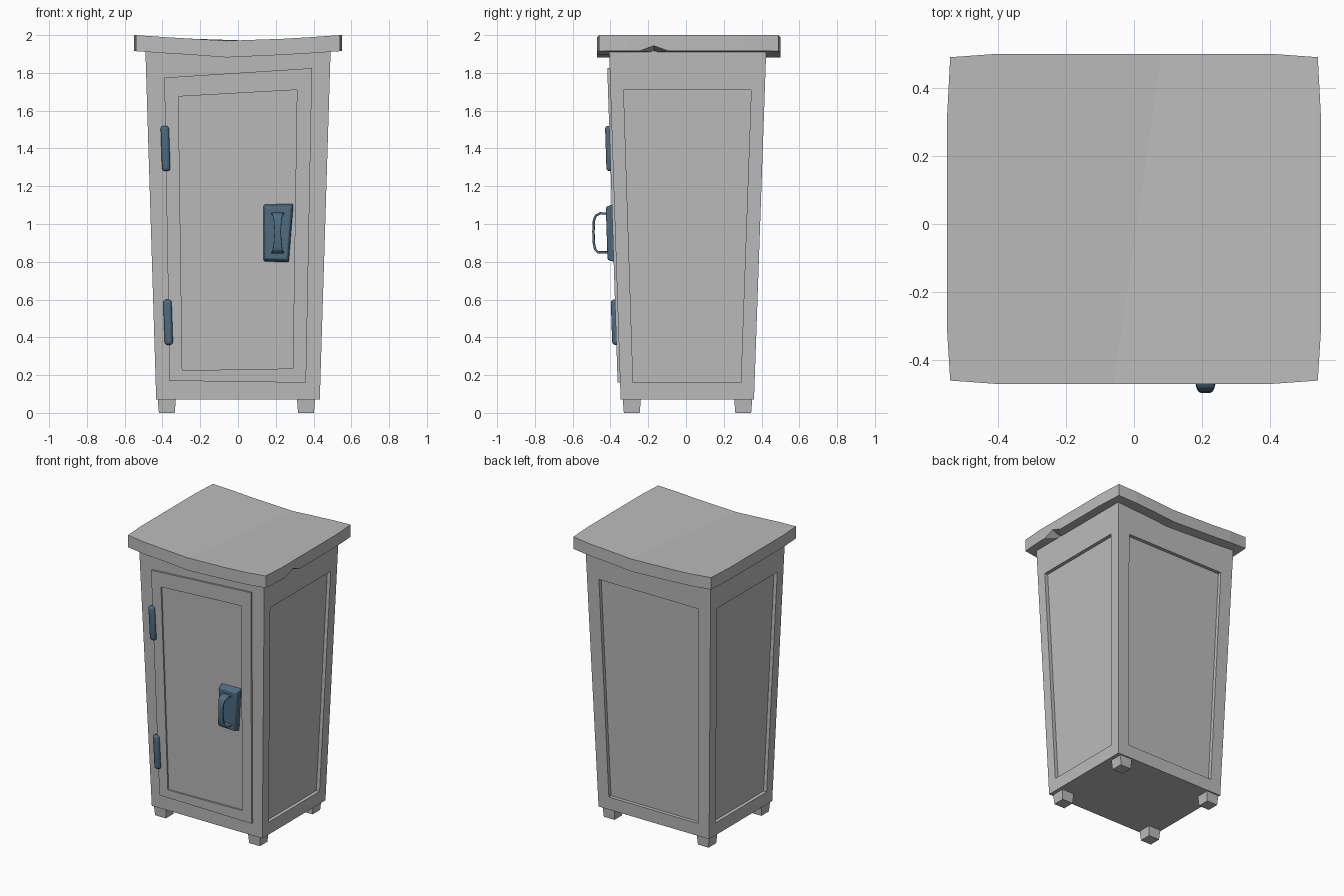
import bpy, bmesh, math
from mathutils import Vector

cube = bpy.data.objects.get("Cube")
if cube:
    bpy.data.objects.remove(cube, do_unlink=True)


def material(name, rgb):
    m = bpy.data.materials.new(name)
    m.use_nodes = True
    m.diffuse_color = (*rgb, 1)
    m.node_tree.nodes["Principled BSDF"].inputs["Base Color"].default_value = (*rgb, 1)
    return m


GREY = material("grey", (0.5, 0.5, 0.5))
BLUE = material("steel blue", (0.08, 0.15, 0.22))


def finish(bm, name, mat):
    bmesh.ops.remove_doubles(bm, verts=bm.verts, dist=0.0001)
    bmesh.ops.recalc_face_normals(bm, faces=bm.faces)
    me = bpy.data.meshes.new(name)
    bm.to_mesh(me)
    bm.free()
    me.materials.append(mat)
    ob = bpy.data.objects.new(name, me)
    bpy.context.collection.objects.link(ob)
    return ob


def face(bm, pts):
    return bm.faces.new([bm.verts.new(p) for p in pts])


def ring(bm, a, b):
    """Join two four-cornered loops with quads."""
    for i in range(4):
        j = (i + 1) % 4
        face(bm, (a[i], a[j], b[j], b[i]))


def hexa(name, lower, upper, mat):
    bm = bmesh.new()
    face(bm, lower)
    face(bm, upper)
    ring(bm, lower, upper)
    return finish(bm, name, mat)


def soften(ob, width, segments=3):
    b = ob.modifiers.new("bevel", "BEVEL")
    b.width, b.segments = width, segments
    bpy.ops.object.select_all(action="DESELECT")
    ob.select_set(True)
    bpy.context.view_layer.objects.active = ob
    bpy.ops.object.shade_smooth_by_angle(angle=math.radians(50))


# Tapered cabinet dimensions at height z
Z0, Z1 = 0.07, 1.93


def half_x(z):
    return 0.433 + 0.031 * (z - Z0)


def front_y(z):
    return -0.346 - 0.033 * (z - Z0)


def back_y(z):
    return 0.36 + 0.035 * (z - Z0)


def on_front(x, z, out=0):
    return Vector((x, front_y(z) - out, z))


def on_back(x, z, out=0):
    return Vector((x, back_y(z) + out, z))


# Body with recessed side and back panels
def recessed(bm, outer, inner, direction, depth=0.025):
    sunk = [p + Vector(direction) * depth for p in inner]
    ring(bm, outer, inner)
    ring(bm, inner, sunk)
    face(bm, sunk)


bm = bmesh.new()
corners = lambda z: [Vector((-half_x(z), front_y(z), z)), Vector((half_x(z), front_y(z), z)),
                     Vector((half_x(z), back_y(z), z)), Vector((-half_x(z), back_y(z), z))]
low, high = corners(Z0), corners(Z1)
face(bm, low)
face(bm, high)
face(bm, (low[0], low[1], high[1], high[0]))
P0, P1 = 0.16, 1.71
recessed(bm, (low[2], low[3], high[3], high[2]),
         (on_back(0.35, P0), on_back(-0.35, P0), on_back(-0.39, P1), on_back(0.39, P1)), (0, -1, 0))
for s, f, b in ((1, 1, 2), (-1, 0, 3)):
    panel = [Vector((s * half_x(z), y, z)) for y, z in
             ((-0.28, P0), (0.29, P0), (0.345, P1), (-0.33, P1))]
    recessed(bm, (low[f], low[b], high[b], high[f]), panel, (-s, 0, 0))
finish(bm, "cabinet_body", GREY)

# Crooked door standing slightly proud, with a sunken panel
bm = bmesh.new()
edge = ((-0.362, 0.17), (0.36, 0.16), (0.392, 1.825), (-0.39, 1.775))
inner = ((-0.295, 0.225), (0.29, 0.235), (0.312, 1.71), (-0.315, 1.675))
back, rim = [[on_front(x, z, o) for x, z in edge] for o in (-0.005, 0.013)]
lip, sunk = [[on_front(x, z, o) for x, z in inner] for o in (0.013, 0.002)]
face(bm, back)
face(bm, sunk)
for a, b in ((back, rim), (rim, lip), (lip, sunk)):
    ring(bm, a, b)
finish(bm, "door", GREY)

# Sagging lid: stations of front x, back x, front y, back y, top z, bottom z
half = [(0.25, 0.25, -0.47, 0.5, 1.981, 1.896), (0.4, 0.4, -0.47, 0.5, 1.99, 1.905),
        (0.54, 0.54, -0.46, 0.49, 2.0, 1.915), (0.55, 0.55, -0.3, 0.3, 2.0, 1.915)]
stations = [(-a, -b, *rest) for a, b, *rest in reversed(half)]
stations += [(-0.06, 0.08, -0.47, 0.5, 1.97, 1.882)] + half
bm = bmesh.new()
loops = [[Vector((xf, yf, zb)), Vector((xb, yb, zb)), Vector((xb, yb, zt)), Vector((xf, yf, zt))]
         for xf, xb, yf, yb, zt, zb in stations]
for a, b in zip(loops, loops[1:]):
    ring(bm, a, b)
face(bm, loops[0])
face(bm, loops[-1])
lid = finish(bm, "lid", GREY)

# Chip broken out of the lid's lower edge
bm = bmesh.new()
tip = Vector((0.45, -0.17, 1.9))
tri = [Vector((0.57, -0.29, 1.909)), Vector((0.57, -0.05, 1.909)), Vector((0.57, -0.17, 1.953))]
face(bm, tri)
for i in range(3):
    face(bm, (tri[i], tri[(i + 1) % 3], tip))
chip = finish(bm, "chip_cutter", GREY)
chip.hide_render = True
cut = lid.modifiers.new("chip", "BOOLEAN")
cut.operation, cut.object, cut.solver = "DIFFERENCE", chip, "EXACT"
bpy.context.view_layer.objects.active = lid
bpy.ops.object.modifier_apply(modifier="chip")
bpy.data.objects.remove(chip, do_unlink=True)


# Four short feet
def square(cx, cy, r, z):
    return [Vector((cx + a * r, cy + b * r, z)) for a, b in ((-1, -1), (1, -1), (1, 1), (-1, 1))]


for side, x in (("right", -0.377), ("left", 0.36)):
    for end, y in (("front", -0.287), ("back", 0.303)):
        hexa(f"{end}_{side}_foot", square(x, y, 0.042, 0), square(x, y, 0.048, 0.075), GREY)

# Rounded hinges
for name, x, z in (("upper_hinge", -0.384, 1.4), ("lower_hinge", -0.37, 0.48)):
    outline = [(x + sx * 0.022 - sz * 0.004, z + sz * 0.12)
               for sx, sz in ((-1, -1), (1, -1), (1, 1), (-1, 1))]
    soften(hexa(name, [on_front(a, b, -0.005) for a, b in outline],
                [on_front(a, b, 0.035) for a, b in outline], BLUE), 0.016)

# Handle plate with sloping sides
base = ((0.135, 0.8), (0.27, 0.795), (0.295, 1.11), (0.135, 1.105))
top = ((0.143, 0.815), (0.262, 0.81), (0.283, 1.09), (0.143, 1.09))
soften(hexa("handle_plate", [on_front(x, z, -0.005) for x, z in base],
            [on_front(x, z, 0.045) for x, z in top], BLUE), 0.008)

# Arched pull: a ribbon that narrows in the middle
path = [(-0.405, 1.055), (-0.455, 1.056), (-0.477, 1.045), (-0.487, 1.02), (-0.49, 0.96),
        (-0.488, 0.9), (-0.481, 0.865), (-0.465, 0.85), (-0.4, 0.85)]
widths = (0.034, 0.03, 0.026, 0.021, 0.017, 0.021, 0.026, 0.03, 0.034)
bm = bmesh.new()
rows = [(Vector((0.21 - w, y, z)), Vector((0.21 + w, y, z))) for (y, z), w in zip(path, widths)]
for a, b in zip(rows, rows[1:]):
    face(bm, (a[0], a[1], b[1], b[0]))
pull = finish(bm, "handle_pull", BLUE)
thick = pull.modifiers.new("thickness", "SOLIDIFY")
thick.thickness, thick.offset = 0.013, 0
soften(pull, 0.004, 2)
